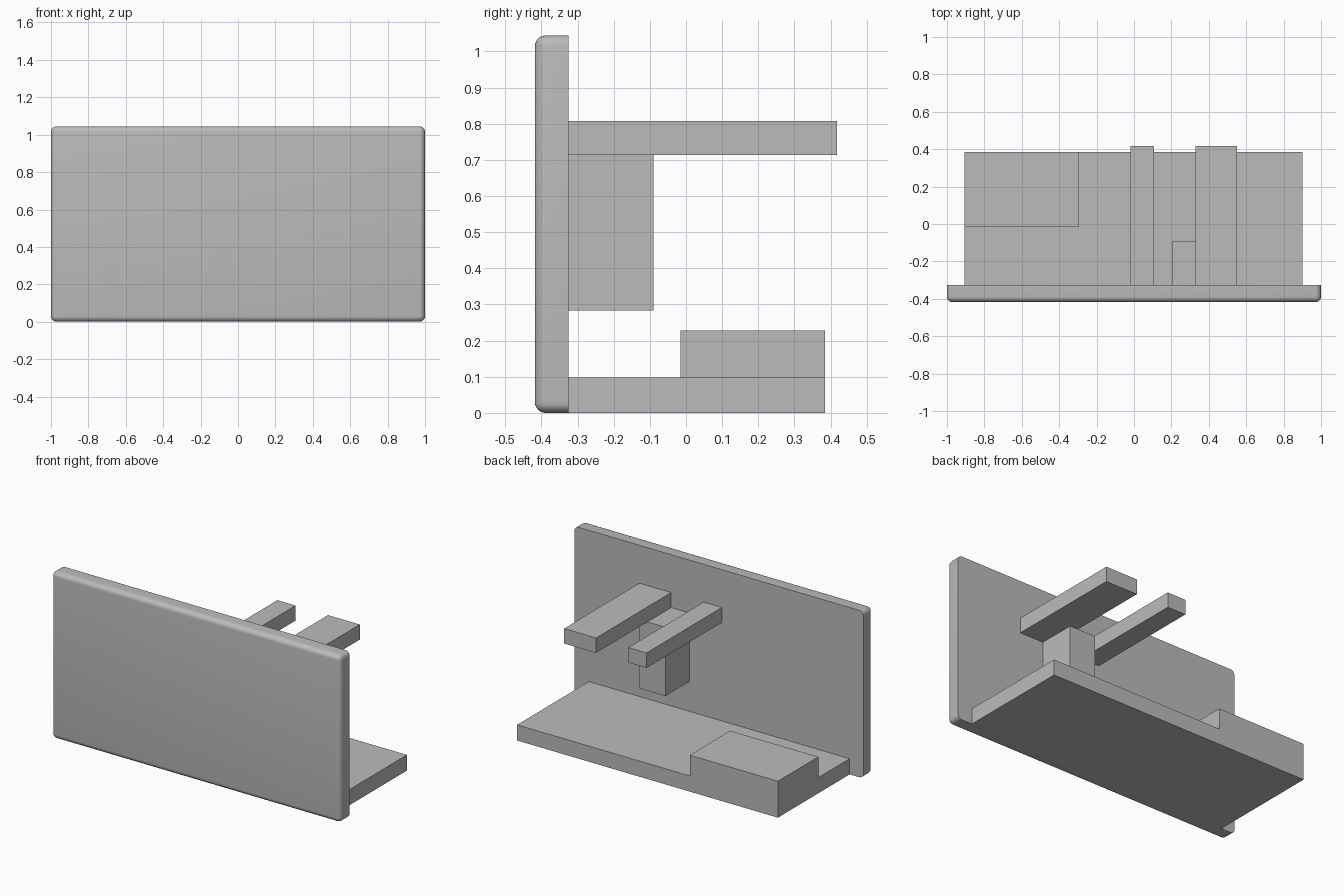
import bpy
import bmesh
import math

cube = bpy.data.objects.get("Cube")
if cube:
    bpy.data.objects.remove(cube, do_unlink=True)

# Single grey finish
GREY = (0.5, 0.5, 0.5, 1.0)
grey = bpy.data.materials.new("plain grey")
grey.use_nodes = True
grey.diffuse_color = GREY
grey.node_tree.nodes["Principled BSDF"].inputs["Base Color"].default_value = GREY


def box(name, xs, ys, zs, rounding=0):
    """Box from x, y and z ranges; rounding softens every edge except the back rim."""
    bm = bmesh.new()
    bmesh.ops.create_cube(bm, size=1)
    for v in bm.verts:
        v.co = [r[0] if c < 0 else r[1] for c, r in zip(v.co, (xs, ys, zs))]
    if rounding:
        edges = [e for e in bm.edges if any(v.co.y < ys[1] - rounding for v in e.verts)]
        bmesh.ops.bevel(bm, geom=edges, offset=rounding, offset_type='OFFSET',
                        segments=6, profile=0.5, affect='EDGES')
    bmesh.ops.recalc_face_normals(bm, faces=bm.faces)
    mesh = bpy.data.meshes.new(name)
    bm.to_mesh(mesh)
    bm.free()
    mesh.materials.append(grey)
    obj = bpy.data.objects.new(name, mesh)
    bpy.context.collection.objects.link(obj)
    return obj


BACK = -0.325     # rear plane of the panel, where all parts attach
BASE_END = 0.384
BEAM = (0.713, 0.807)

# Upright panel with rounded front
panel = box("front_panel", (-1, 1), (-0.418, BACK), (0, 1.044), rounding=0.03)
bpy.context.view_layer.objects.active = panel
panel.select_set(True)
bpy.ops.object.shade_smooth_by_angle(angle=math.radians(35))
panel.select_set(False)

# Base shelf and the raised block on its corner
box("base_shelf", (-0.905, 0.9), (BACK, BASE_END), (0, 0.098))
box("raised_block", (-0.905, -0.295), (-0.015, BASE_END), (0.098, 0.228))

# Two beams reaching backwards, and the post below them
box("narrow_beam", (-0.02, 0.106), (BACK, 0.418), BEAM)
box("wide_beam", (0.33, 0.55), (BACK, 0.418), BEAM)
box("post", (0.205, 0.386), (BACK, -0.09), (0.283, BEAM[0]))
